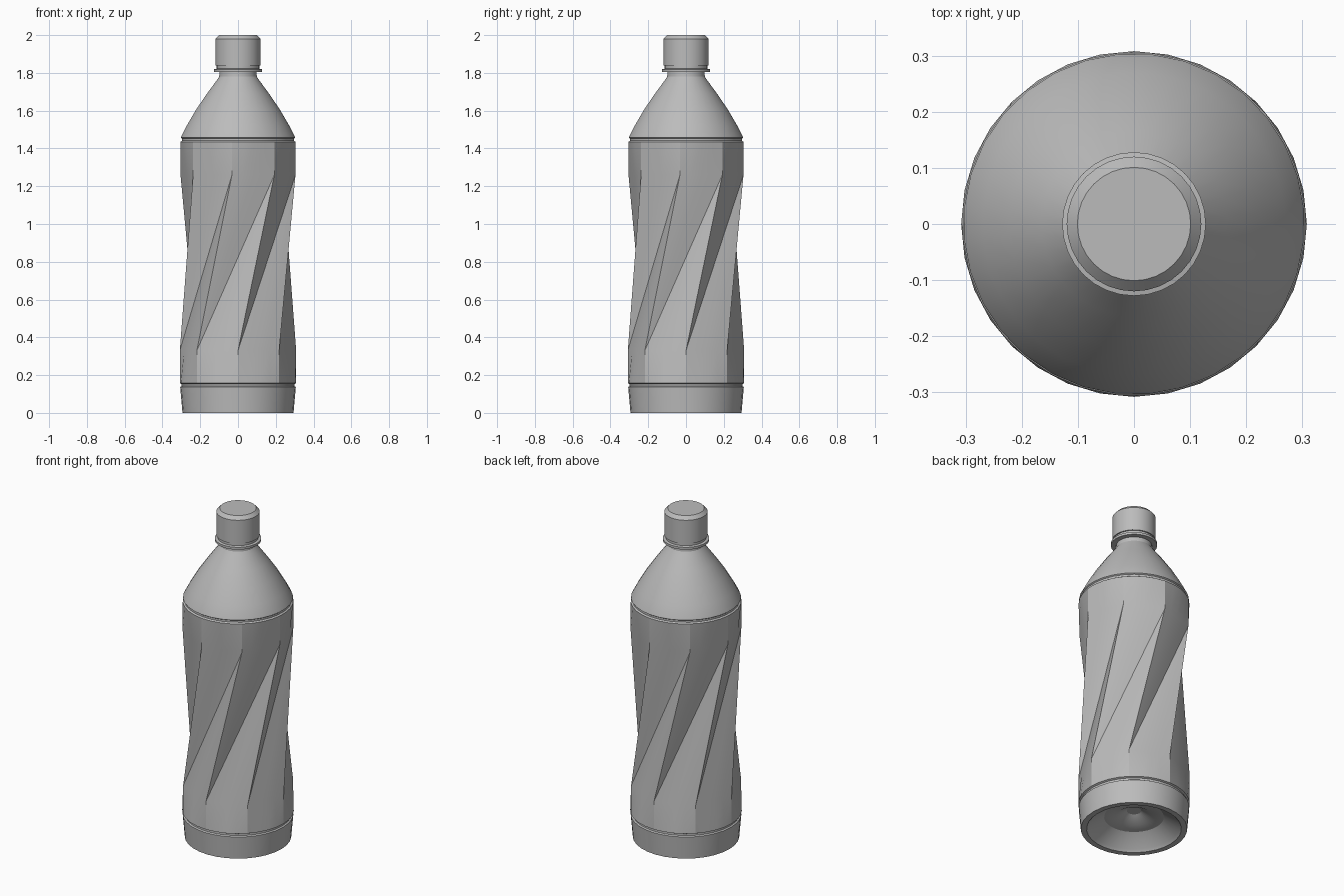
import bpy
import bmesh
from math import sin, cos, radians

cube = bpy.data.objects.get("Cube")
if cube:
    bpy.data.objects.remove(cube, do_unlink=True)

grey = bpy.data.materials.new("plain grey")
grey.use_nodes = True
colour = (0.5, 0.5, 0.5, 1)
grey.diffuse_color = colour
grey.node_tree.nodes["Principled BSDF"].inputs["Base Color"].default_value = colour

SIDES = 8             # twisted panels
STEP = 360 / SIDES
SPLIT = 4             # segments per panel
SEGS = SIDES * SPLIT
R = 0.308


def polar(angle, r, z):
    """Point at an angle measured from the front towards +x."""
    a = radians(angle)
    return (r * sin(a), -r * cos(a), z)


def finish(bm, name, sharp=30):
    mesh = bpy.data.meshes.new(name)
    bmesh.ops.recalc_face_normals(bm, faces=bm.faces)
    bm.to_mesh(mesh)
    bm.free()
    mesh.materials.append(grey)
    obj = bpy.data.objects.new(name, mesh)
    bpy.context.collection.objects.link(obj)
    bpy.ops.object.select_all(action='DESELECT')
    obj.select_set(True)
    bpy.context.view_layer.objects.active = obj
    bpy.ops.object.shade_smooth_by_angle(angle=radians(sharp))
    return obj


def circle(bm, r, z, offset=0):
    return [bm.verts.new(polar(offset + 360 * i / SEGS, r, z)) for i in range(SEGS)]


def octagon(bm, r, z, offset):
    """Straight-sided ring, each side split like the round rings."""
    ring = []
    for k in range(SIDES):
        a, b = (polar(offset + STEP * (k + j), r, z) for j in (0, 1))
        for i in range(SPLIT):
            t = i / SPLIT
            ring.append(bm.verts.new([p + (q - p) * t for p, q in zip(a, b)]))
    return ring


def bridge(bm, low, high):
    for i in range(SEGS):
        j = (i + 1) % SEGS
        bm.faces.new((low[i], low[j], high[j], high[i]))


def lathe(name, profile, offset=0, sharp=30):
    """Revolve (radius, height) points; zero radius closes at the axis."""
    bm = bmesh.new()
    rings = [circle(bm, r, z, offset) for r, z in profile if r > 0]
    for low, high in zip(rings, rings[1:]):
        bridge(bm, low, high)
    for ring, point in ((rings[0], profile[0]), (rings[-1], profile[-1])):
        if point[0] == 0:
            bm.faces.new(ring)
    return finish(bm, name, sharp)


# Base with stepped hollow underneath and a groove above
lathe("base", [(0, 0.115), (0.04, 0.115), (0.1, 0.08), (0.165, 0.075),
               (0.25, 0.015), (0.262, 0), (0.294, 0), (0.306, 0.137),
               (0.298, 0.142), (0.298, 0.153), (R, 0.158)])

# Twisted body: round ends, pinched by alternating triangular panels
TURN = 39
bm = bmesh.new()
foot = circle(bm, R, 0.158)
low = octagon(bm, R, 0.33, 0)
high = octagon(bm, R - 0.002, 1.26, TURN)
rim = circle(bm, R - 0.002, 1.435, TURN)
bridge(bm, foot, low)
bridge(bm, high, rim)
for k in range(SIDES):
    i = k * SPLIT
    here = [(i + s) % SEGS for s in range(SPLIT + 1)]
    bm.faces.new([low[n] for n in here] + [high[here[-1]]])
    bm.faces.new([low[i]] + [high[n] for n in reversed(here)])
finish(bm, "twisted_body", 14)

# Shoulder, from the upper groove to the neck
lathe("shoulder", [(R - 0.002, 1.435), (0.297, 1.441), (0.297, 1.452),
                   (0.304, 1.457), (0.3, 1.468), (0.27, 1.525), (0.222, 1.607),
                   (0.165, 1.69), (0.112, 1.762), (0.1, 1.78), (0.098, 1.815)],
      TURN)

# Neck collar
lathe("neck_ring", [(0.09, 1.805), (0.128, 1.805), (0.128, 1.819), (0.113, 1.822),
                    (0.113, 1.84)])

# Cap with bevelled top
lathe("cap", [(0.1, 1.838), (0.12, 1.838), (0.12, 1.98), (0.101, 2), (0, 2)])
